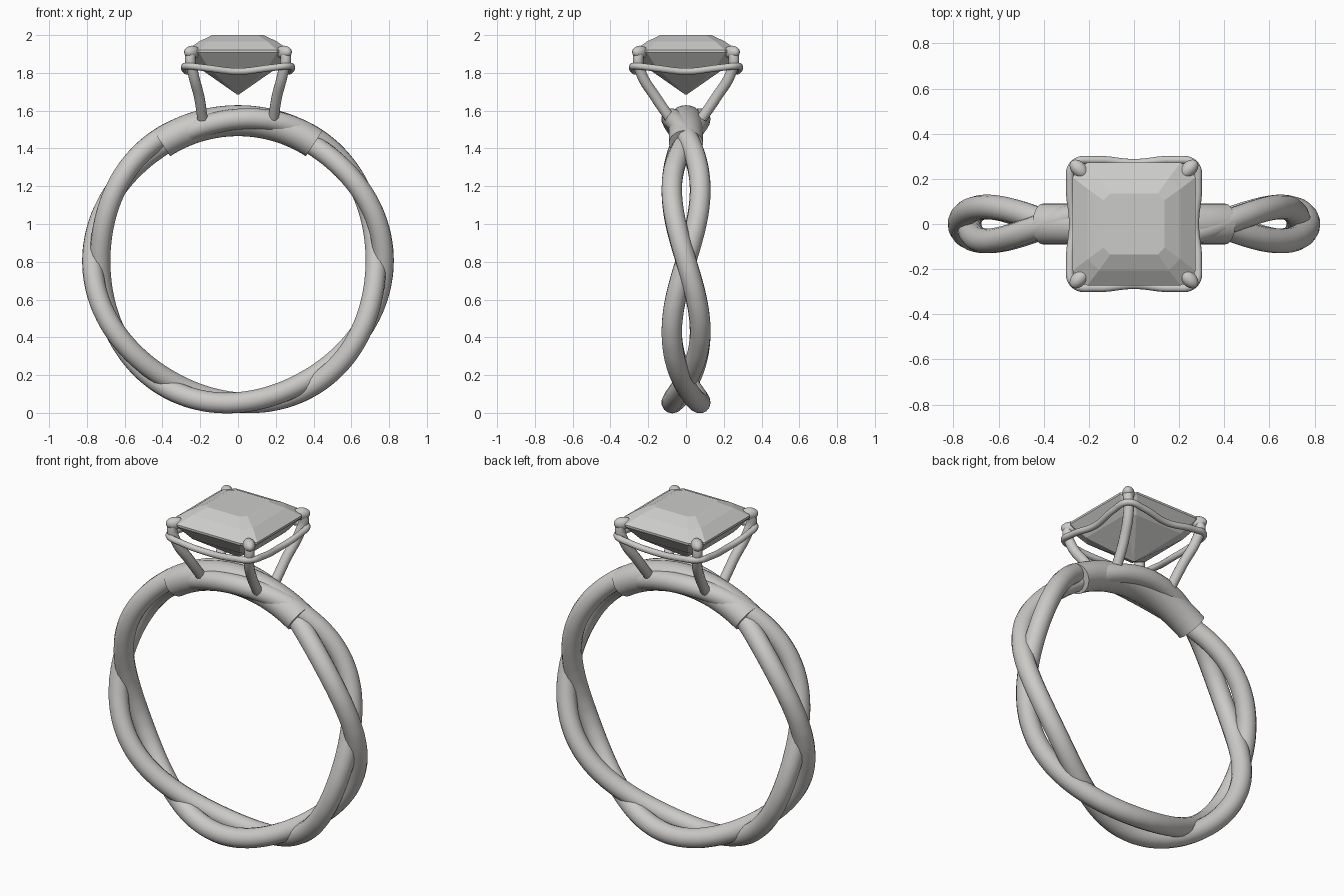
import bpy, bmesh
from math import sin, cos, pi, radians
from mathutils import Vector

if "Cube" in bpy.data.objects:
    bpy.data.objects.remove(bpy.data.objects["Cube"])

RING_Z, RING_R = 0.805, 0.75


def material(name, rgb):
    m = bpy.data.materials.new(name)
    m.use_nodes = True
    m.diffuse_color = (*rgb, 1)
    m.node_tree.nodes["Principled BSDF"].inputs["Base Color"].default_value = (*rgb, 1)
    return m


metal = material("warm silver", (0.60, 0.59, 0.57))
crystal = material("grey crystal", (0.60, 0.60, 0.59))


def wire(name, points, radius, cyclic=False):
    """Round wire through the points, turned into a mesh."""
    cu = bpy.data.curves.new(name, "CURVE")
    cu.dimensions = "3D"
    cu.bevel_depth = radius
    cu.bevel_resolution = 5
    cu.resolution_u = 8
    cu.use_fill_caps = True
    sp = cu.splines.new("BEZIER")
    sp.bezier_points.add(len(points) - 1)
    for bp, p in zip(sp.bezier_points, points):
        bp.co = p
    for bp in sp.bezier_points:
        bp.handle_left_type = bp.handle_right_type = "AUTO"
    sp.use_cyclic_u = cyclic
    sp.use_smooth = True
    cu.materials.append(metal)
    ob = bpy.data.objects.new(name, cu)
    bpy.context.collection.objects.link(ob)
    activate(ob)
    bpy.ops.object.convert(target="MESH")
    return bpy.context.object


def activate(ob):
    bpy.ops.object.select_all(action="DESELECT")
    ob.select_set(True)
    bpy.context.view_layer.objects.active = ob


def loft(name, rings, mat):
    """Skin a list of equal point rings and cap both ends."""
    bm = bmesh.new()
    loops = [[bm.verts.new(p) for p in ring] for ring in rings]
    n = len(loops[0])
    for a, b in zip(loops, loops[1:]):
        for i in range(n):
            j = (i + 1) % n
            bm.faces.new((a[i], a[j], b[j], b[i]))
    bm.faces.new(loops[0])
    bm.faces.new(loops[-1])
    bmesh.ops.remove_doubles(bm, verts=bm.verts, dist=0.0005)
    bmesh.ops.recalc_face_normals(bm, faces=bm.faces)
    me = bpy.data.meshes.new(name)
    bm.to_mesh(me)
    bm.free()
    me.materials.append(mat)
    ob = bpy.data.objects.new(name, me)
    bpy.context.collection.objects.link(ob)
    return ob


def on_ring(t, r, y):
    return Vector((r * cos(t), y, RING_Z + r * sin(t)))


# Two strands twisted three full turns around the band
for side, label in ((1, "first"), (-1, "second")):
    path = []
    for i in range(48):
        t = 2 * pi * i / 48
        path.append(on_ring(t, RING_R + side * 0.02 * cos(3 * t), -side * 0.075 * sin(3 * t)))
    wire(label + "_band_strand", path, 0.055, cyclic=True)

# Solid sleeve that joins the strands beneath the setting
sections = []
for i in range(33):
    t = radians(57 + 66 * i / 32)
    sections.append([on_ring(t, 0.742 + 0.082 * cos(a), 0.09 * sin(a))
                     for a in (2 * pi * k / 32 for k in range(32))])
sleeve = loft("band_sleeve", sections, metal)
activate(sleeve)
bpy.ops.object.shade_smooth_by_angle(angle=radians(40))

# Four prongs, each with a rounded claw tip
prong = [(0.188, 0.085, 1.56), (0.205, 0.16, 1.67), (0.238, 0.238, 1.80),
         (0.252, 0.252, 1.89), (0.238, 0.238, 1.915)]
for sx, left in ((1, "left"), (-1, "right")):
    for sy, front in ((-1, "front"), (1, "back")):
        tag = front + "_" + left
        wire(tag + "_prong", [(x * sx, y * sy, z) for x, y, z in prong], 0.028)
        bpy.ops.mesh.primitive_uv_sphere_add(
            segments=20, ring_count=12, radius=1,
            location=(0.243 * sx, 0.243 * sy, 1.91), rotation=(0, 0, sx * sy * pi / 4))
        tip = bpy.context.object
        tip.name = tag + "_claw_tip"
        tip.scale = (0.05, 0.033, 0.034)
        tip.data.materials.append(metal)
        bpy.ops.object.shade_smooth()

# Wavy gallery rail around the prongs
quarter = [(0.27, 0, 1.808), (0.283, 0.17, 1.826), (0.266, 0.266, 1.836), (0.17, 0.283, 1.826)]
rail = []
for q in range(4):
    c, s = round(cos(q * pi / 2)), round(sin(q * pi / 2))
    rail += [(c * x - s * y, s * x + c * y, z) for x, y, z in quarter]
wire("gallery_rail", rail, 0.018, cyclic=True)


# Step-cut stone: square rings with cut corners
def cut_square(half, cut, z):
    k = half - cut
    return [Vector((x, y, z)) for x, y in
            ((half, -k), (half, k), (k, half), (-k, half),
             (-half, k), (-half, -k), (-k, -half), (k, -half))]


steps = [(0.135, 0.03, 2.0), (0.205, 0.05, 1.967), (0.272, 0.065, 1.92), (0.272, 0.065, 1.908),
         (0.205, 0.05, 1.825), (0.004, 0.001, 1.685)]
loft("stone", [cut_square(*s) for s in steps], crystal)
